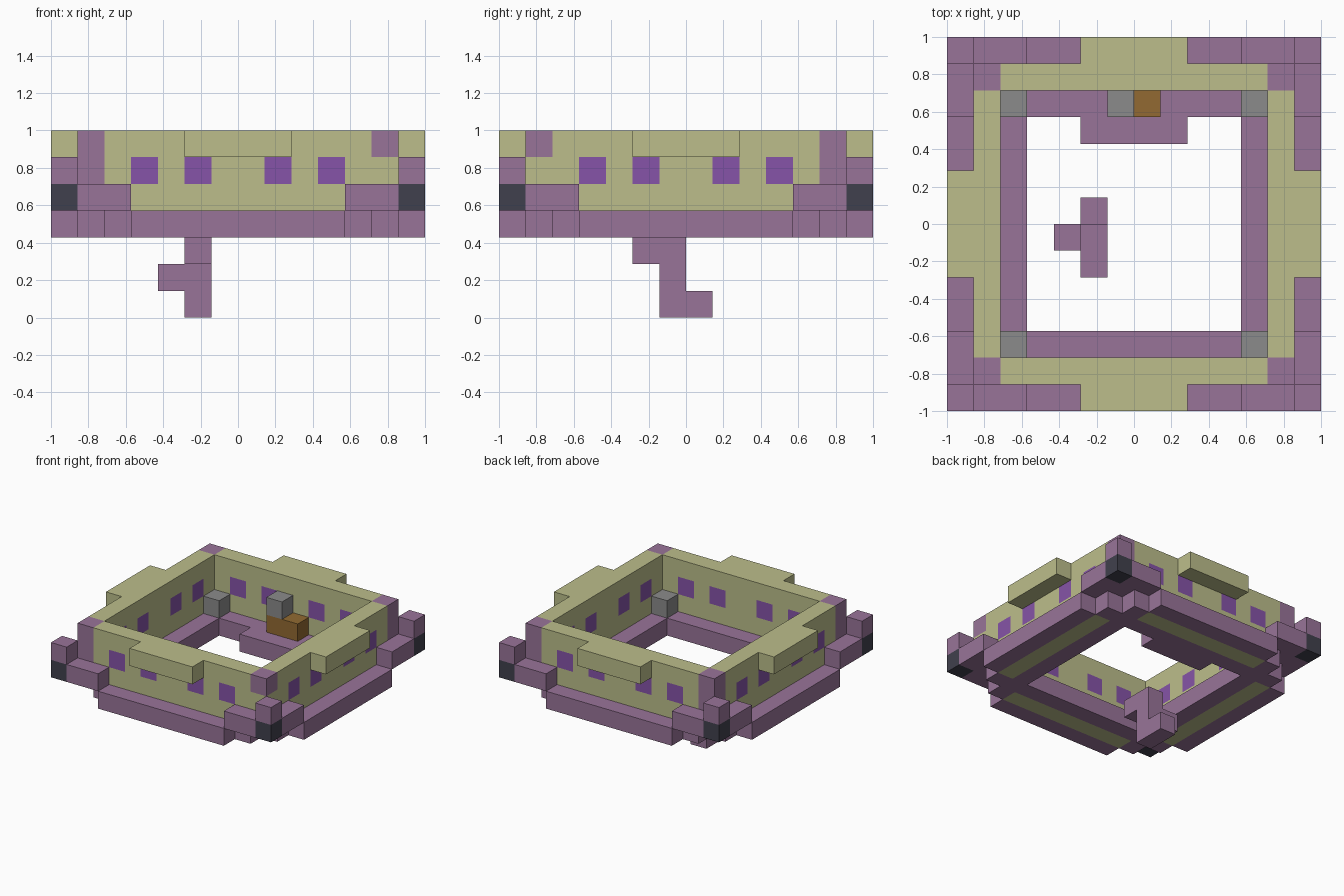
import bpy, bmesh
from math import pi
from mathutils import Matrix, Vector

U = 1 / 7  # edge length of one block

cube = bpy.data.objects.get("Cube")
if cube:
    bpy.data.objects.remove(cube, do_unlink=True)


def material(name, rgb):
    linear = [((c / 255 + 0.055) / 1.055) ** 2.4 for c in rgb]
    mat = bpy.data.materials.new(name)
    mat.use_nodes = True
    mat.diffuse_color = (*linear, 1)
    mat.node_tree.nodes["Principled BSDF"].inputs["Base Color"].default_value = (*linear, 1)
    return mat


PURPLE = material("dusty purple", (153, 116, 153))
CREAM = material("pale olive", (188, 190, 139))
VIOLET = material("window violet", (134, 84, 168))
DARK = material("dark slate", (64, 64, 77))
GREY = material("stone grey", (139, 139, 139))
BROWN = material("wood brown", (146, 106, 50))


def add_box(bm, lo, hi):
    lo, hi = Vector(lo), Vector(hi)
    size = hi - lo
    bmesh.ops.create_cube(bm, size=1, matrix=Matrix.Translation((lo + hi) / 2)
                          @ Matrix.Diagonal((*size, 1)))


def finish(name, bm, mats, turn=0):
    bm.transform(Matrix.Scale(U, 4) @ Matrix.Rotation(turn * pi / 2, 4, "Z"))
    mesh = bpy.data.meshes.new(name)
    bm.to_mesh(mesh)
    bm.free()
    for mat in mats:
        mesh.materials.append(mat)
    obj = bpy.data.objects.new(name, mesh)
    bpy.context.scene.collection.objects.link(obj)
    return obj


def blocks(name, mat, *boxes, turn=0):
    bm = bmesh.new()
    for lo, hi in boxes:
        add_box(bm, lo, hi)
    return finish(name, bm, [mat], turn)


def windowed_wall(name, turn):
    bm = bmesh.new()
    add_box(bm, (-5, -6, 4), (5, -5, 7))
    # cut the window outlines into the wall
    cuts = [((s * x, 0, 0), (1, 0, 0)) for x in (1, 2, 3, 4) for s in (-1, 1)]
    cuts += [((0, 0, z), (0, 0, 1)) for z in (5, 6)]
    for point, normal in cuts:
        bmesh.ops.bisect_plane(bm, geom=bm.verts[:] + bm.edges[:] + bm.faces[:],
                               plane_co=point, plane_no=normal)
    for face in bm.faces:
        c = face.calc_center_median()
        upright = abs(face.normal.y) > 0.9 and 5 < c.z < 6
        if upright and int(abs(c.x)) in (1, 3):
            face.material_index = 1
    finish(name, bm, [CREAM, VIOLET], turn)


# four identical sides, each turned a quarter
for turn, side in enumerate(("front", "right", "back", "left")):
    blocks(side + "_base", PURPLE,
           ((-4, -7, 3), (4, -6, 4)),
           ((-4, -5, 3), (4, -4, 4)),
           ((4, -6, 3), (5, -4, 4)),
           ((5, -5, 3), (6, -4, 4)), turn=turn)
    blocks(side + "_wall_footing", CREAM, ((-4, -6, 3), (4, -5, 4)), turn=turn)
    windowed_wall(side + "_wall", turn)
    blocks(side + "_overhang", CREAM, ((-2, -7, 6), (2, -6, 7)), turn=turn)

    # corner post with its two arms
    corner = side + "_corner"
    blocks(corner + "_arms", PURPLE,
           ((4, -7, 4), (6, -6, 5)),
           ((6, -6, 4), (7, -4, 5)), turn=turn)
    blocks(corner + "_post_foot", DARK, ((6, -7, 4), (7, -6, 5)), turn=turn)
    blocks(corner + "_post_top", PURPLE, ((6, -7, 5), (7, -6, 6)), turn=turn)
    blocks(corner + "_inner_stone", GREY, ((4, -5, 4), (5, -4, 5)), turn=turn)

    # wall column, one of which has a pale middle block
    for z, part in ((4, "foot"), (5, "middle"), (6, "cap")):
        mat = CREAM if turn == 0 and part == "middle" else PURPLE
        blocks(corner + "_column_" + part, mat,
               ((5, -6, z), (6, -5, z + 1)), turn=turn)

# ledge and furnishings along the back wall
blocks("inner_ledge", PURPLE, ((-2, 3, 3), (2, 4, 4)))
blocks("wooden_bench", BROWN, ((-1, 4, 4), (1, 5, 5)))
blocks("bench_stone", GREY, ((-1, 4, 5), (0, 5, 6)))

# crooked loose piece underneath
blocks("hanging_piece", PURPLE,
       ((-2, -2, 2), (-1, 0, 3)),
       ((-3, -1, 1), (-1, 0, 2)),
       ((-2, -1, 0), (-1, 1, 1)))
